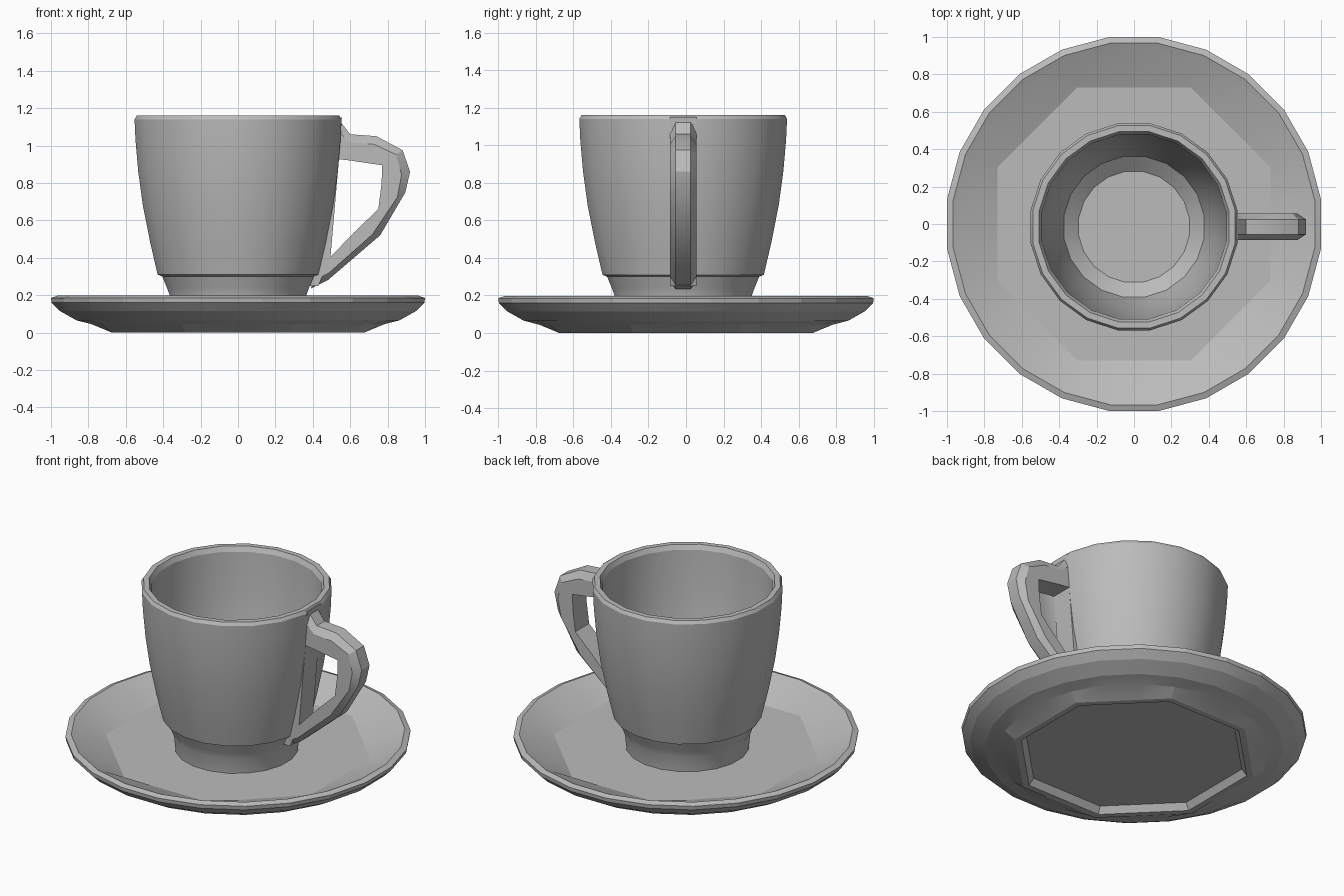
import bpy
import bmesh
from math import cos, sin, pi, radians

cube = bpy.data.objects.get("Cube")
if cube:
    bpy.data.objects.remove(cube)

# One plain grey for the whole set
GREY = (0.5, 0.5, 0.5, 1.0)
grey = bpy.data.materials.new("grey_ceramic")
grey.use_nodes = True
grey.diffuse_color = GREY
bsdf = next(n for n in grey.node_tree.nodes if n.type == "BSDF_PRINCIPLED")
bsdf.inputs["Base Color"].default_value = GREY
bsdf.inputs["Roughness"].default_value = 0.6


def finish(bm, name, smooth_angle):
    """Turn a bmesh into a shaded, coloured object."""
    bmesh.ops.recalc_face_normals(bm, faces=bm.faces)
    mesh = bpy.data.meshes.new(name)
    bm.to_mesh(mesh)
    bm.free()
    obj = bpy.data.objects.new(name, mesh)
    bpy.context.collection.objects.link(obj)
    mesh.materials.append(grey)
    bpy.ops.object.select_all(action="DESELECT")
    obj.select_set(True)
    bpy.context.view_layer.objects.active = obj
    bpy.ops.object.shade_smooth_by_angle(angle=radians(smooth_angle))
    return obj


def loft(rings, name, smooth_angle):
    """Skin closed rings of points and cap both ends."""
    bm = bmesh.new()
    loops = [[bm.verts.new(p) for p in ring] for ring in rings]
    for a, b in zip(loops, loops[1:]):
        n = len(a)
        for i in range(n):
            j = (i + 1) % n
            bm.faces.new((a[i], a[j], b[j], b[i]))
    bm.faces.new(loops[0])
    bm.faces.new(loops[-1])
    return finish(bm, name, smooth_angle)


def ring(radius, z, sides, octagon=False, y=0.0):
    """A circle of points, or the same count laid along an octagon."""
    points = []
    for i in range(sides):
        a = 2 * pi * (i + 0.5) / sides
        r = radius
        if octagon:
            off = (a + pi / 8) % (pi / 4) - pi / 8
            r *= cos(pi / 8) / cos(off)
        points.append((r * cos(a), r * sin(a) + y, z))
    return points


# Saucer: recessed foot, rounded underside, rim, octagonal well
saucer_profile = [
    (0.66, 0.04, True), (0.69, 0.0, True), (0.73, 0.0, True),
    (0.79, 0.045, False), (0.87, 0.065, False), (0.96, 0.115, False),
    (1.005, 0.16, False), (1.0085, 0.185, False), (0.975, 0.197, False),
    (0.93, 0.175, False), (0.79, 0.10, True),
]
loft([ring(r, z, 24, o) for r, z, o in saucer_profile], "saucer", 12)

# Cup: foot, tapered wall, lip, inside wall and floor
cup_profile = [
    (0.36, 0.095), (0.37, 0.20), (0.385, 0.24), (0.41, 0.30), (0.435, 0.31),
    (0.475, 0.48), (0.515, 0.68), (0.54, 0.86), (0.555, 1.03), (0.56, 1.14),
    (0.548, 1.16), (0.515, 1.16), (0.50, 1.13), (0.487, 0.86), (0.46, 0.65),
    (0.42, 0.44), (0.38, 0.30), (0.30, 0.235),
]
loft([ring(r, z, 20, y=-0.015) for r, z in cup_profile], "cup", 22)

# Handle: pairs of outer and inner outline points, given as x, z
handle_outline = [
    ((0.53, 1.15), (0.51, 0.93)), ((0.60, 1.06), (0.60, 0.92)),
    ((0.74, 1.05), (0.70, 0.905)), ((0.88, 0.975), (0.77, 0.895)),
    ((0.92, 0.86), (0.768, 0.80)), ((0.895, 0.75), (0.75, 0.66)),
    ((0.76, 0.52), (0.62, 0.535)), ((0.48, 0.28), (0.50, 0.41)),
    ((0.39, 0.235), (0.42, 0.36)),
]


def handle_section(outer, inner):
    """Flat-backed section with chamfered outer corners."""
    half, mid = 0.07, -0.015
    shape = [(0, 0.04), (0.3, half), (1, half),
             (1, -half), (0.3, -half), (0, -0.04)]
    return [(outer[0] + (inner[0] - outer[0]) * t, mid + w,
             outer[1] + (inner[1] - outer[1]) * t) for t, w in shape]


loft([handle_section(o, i) for o, i in handle_outline], "handle", 25)

# Flat strip on the cup wall that joins the two handle roots
strip_ends = [(0.555, 1.15), (0.54, 0.93), (0.495, 0.41), (0.43, 0.25)]
loft([[(x, 0.055, z), (x, -0.085, z), (x - 0.045, -0.085, z),
       (x - 0.045, 0.055, z)] for x, z in strip_ends], "handle_root", 25)
